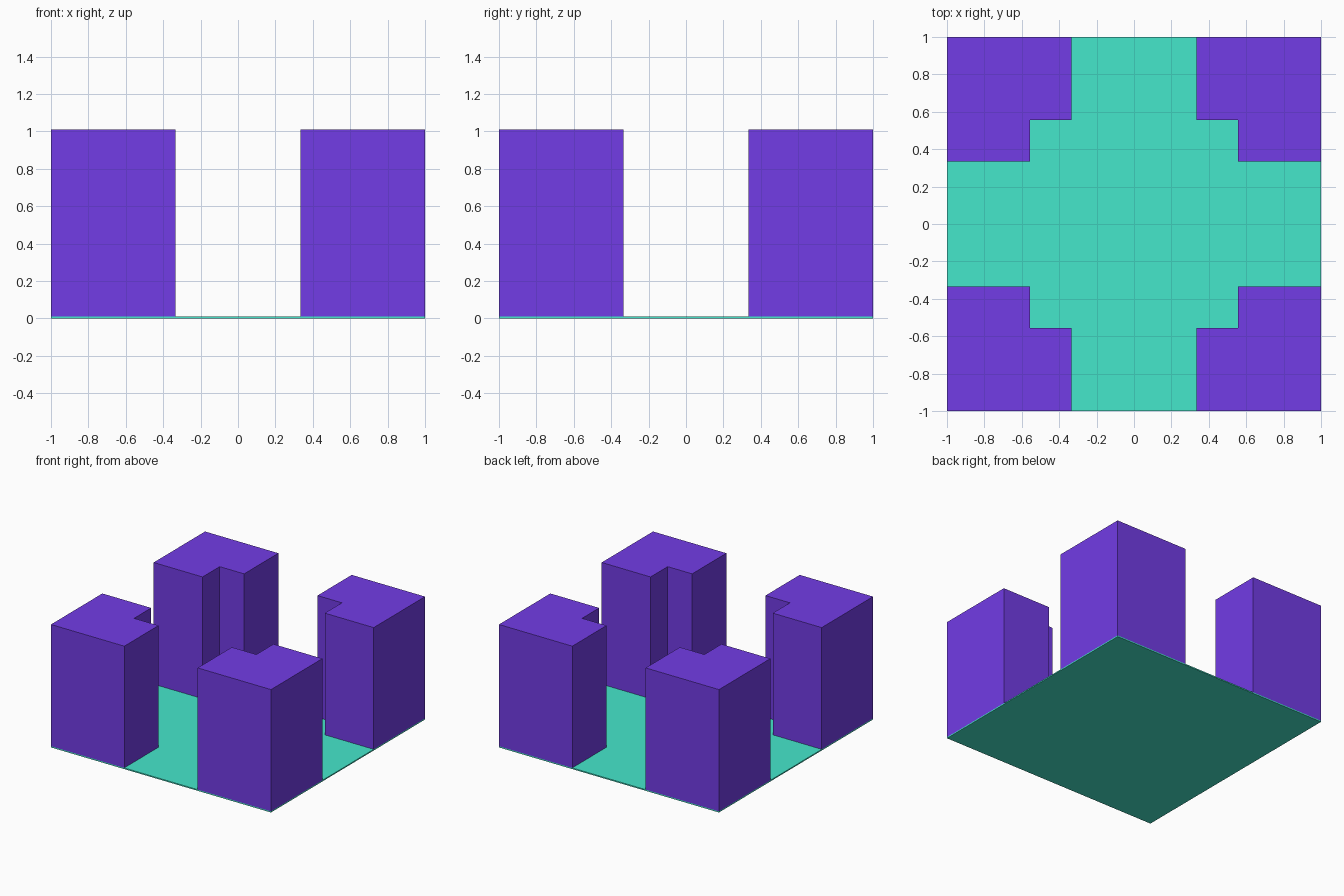
import bpy, bmesh

if "Cube" in bpy.data.objects:
    bpy.data.objects.remove(bpy.data.objects["Cube"])

INNER, NOTCH, OUTER = 1 / 3, 5 / 9, 1.0
BASE_TOP, TOWER_TOP = 0.01, 1.01


def material(name, rgb):
    mat = bpy.data.materials.new(name)
    mat.diffuse_color = (*rgb, 1)
    mat.use_nodes = True
    mat.node_tree.nodes["Principled BSDF"].inputs["Base Color"].default_value = mat.diffuse_color
    return mat


def prism(name, outline, z0, z1, mat):
    """Extrude a flat outline from z0 up to z1."""
    bm = bmesh.new()
    face = bm.faces.new([bm.verts.new((x, y, z0)) for x, y in outline])
    ext = bmesh.ops.extrude_face_region(bm, geom=[face], use_keep_orig=True)
    top = [g for g in ext["geom"] if isinstance(g, bmesh.types.BMVert)]
    bmesh.ops.translate(bm, vec=(0, 0, z1 - z0), verts=top)
    bmesh.ops.recalc_face_normals(bm, faces=bm.faces)
    mesh = bpy.data.meshes.new(name)
    bm.to_mesh(mesh)
    bm.free()
    mesh.materials.append(mat)
    obj = bpy.data.objects.new(name, mesh)
    bpy.context.collection.objects.link(obj)
    return obj


green = material("green", (0.06, 0.80, 0.60))
blue = material("blue", (0.17, 0.045, 0.79))

# Thin ground slab
prism("base_slab", [(-1, -1), (1, -1), (1, 1), (-1, 1)], 0, BASE_TOP, green)

# Four L-shaped corner towers, notched toward the centre
profile = [(NOTCH, INNER), (OUTER, INNER), (OUTER, OUTER),
           (INNER, OUTER), (INNER, NOTCH), (NOTCH, NOTCH)]
for side, sx in (("left", -1), ("right", 1)):
    for end, sy in (("front", -1), ("back", 1)):
        prism(f"tower_{end}_{side}", [(x * sx, y * sy) for x, y in profile],
              BASE_TOP, TOWER_TOP, blue)
